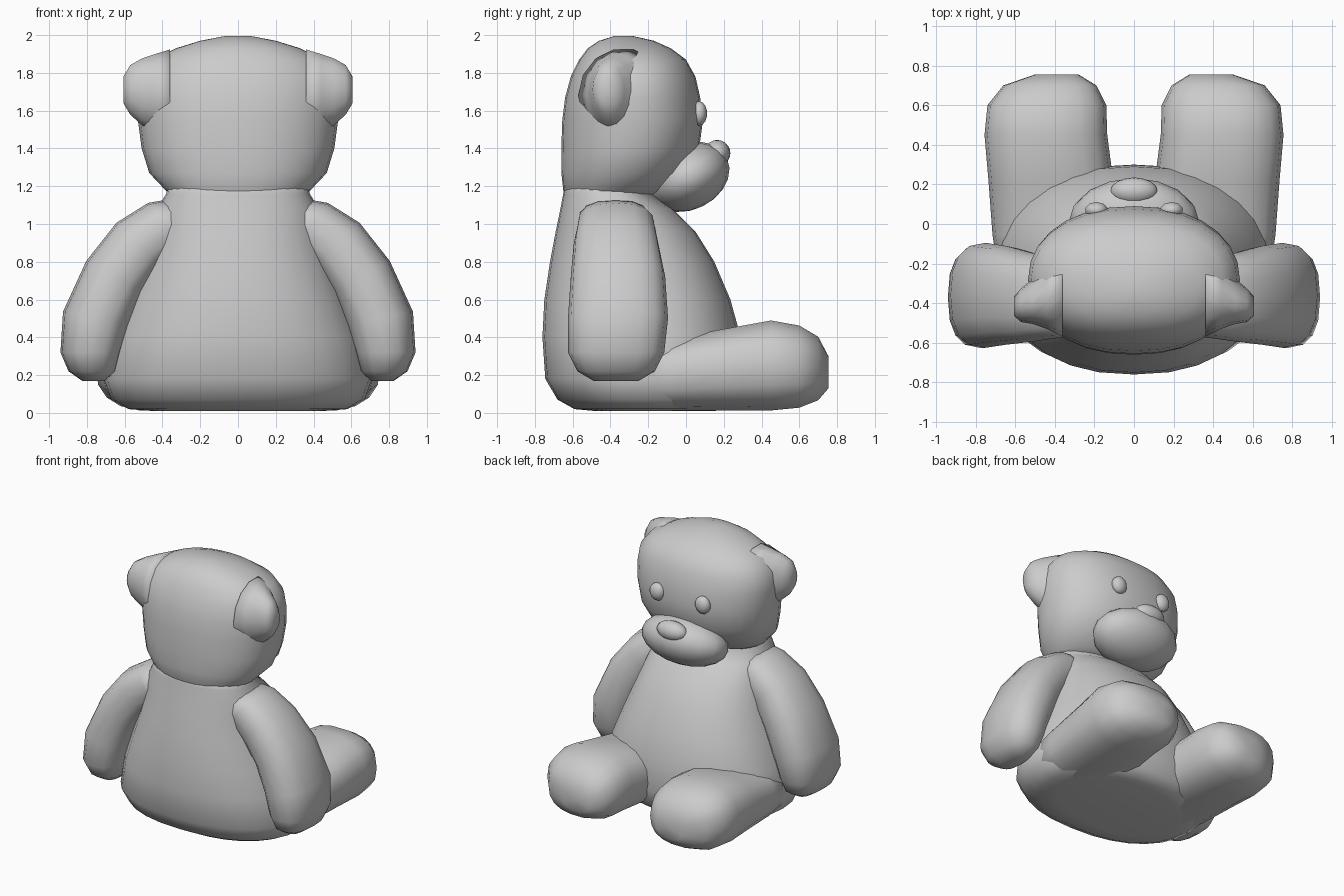
import bpy, bmesh, math
from mathutils import Vector

cube = bpy.data.objects.get("Cube")
if cube:
    bpy.data.objects.remove(cube)

GREY = (0.6, 0.6, 0.6, 1)
plush = bpy.data.materials.new("grey plush")
plush.diffuse_color = GREY
plush.use_nodes = True
plush.node_tree.nodes["Principled BSDF"].inputs["Base Color"].default_value = GREY


def finish(name, bm, mirrored):
    bmesh.ops.recalc_face_normals(bm, faces=bm.faces)
    mesh = bpy.data.meshes.new(name)
    bm.to_mesh(mesh)
    bm.free()
    mesh.materials.append(plush)
    mesh.shade_smooth()
    obj = bpy.data.objects.new(name, mesh)
    bpy.context.collection.objects.link(obj)
    if mirrored:
        mod = obj.modifiers.new("Mirror", "MIRROR")
        mod.use_mirror_merge = False
    return obj


def loft(name, rings, power=2.3, sides=20, mirrored=False):
    """Skin superellipse rings, each given as (centre, half axis, half axis)."""
    bm = bmesh.new()
    loops = []
    for centre, u, v in rings:
        loop = []
        for i in range(sides):
            a = math.tau * i / sides
            c, s = math.cos(a), math.sin(a)
            c = math.copysign(abs(c) ** (2 / power), c)
            s = math.copysign(abs(s) ** (2 / power), s)
            loop.append(bm.verts.new(Vector(centre) + Vector(u) * c + Vector(v) * s))
        loops.append(loop)
    for low, high in zip(loops, loops[1:]):
        for i in range(sides):
            j = (i + 1) % sides
            bm.faces.new((low[i], low[j], high[j], high[i]))
    for loop in (loops[0], loops[-1]):
        middle = bm.verts.new(sum((v.co for v in loop), Vector()) / sides)
        for i in range(sides):
            bm.faces.new((loop[i], loop[(i + 1) % sides], middle))
    return finish(name, bm, mirrored)


def upright(profile):
    """Level rings from rows of height, half width, back and front."""
    return [((0, (b + f) / 2, z), (w, 0, 0), (0, (f - b) / 2, 0))
            for z, w, b, f in profile]


def ball(name, centre, radii, tilt=0, mirrored=False, segments=16):
    bm = bmesh.new()
    bmesh.ops.create_uvsphere(bm, u_segments=segments, v_segments=segments // 2 + 2, radius=1)
    c, s = math.cos(tilt), math.sin(tilt)
    for v in bm.verts:
        x, y, z = (a * r for a, r in zip(v.co, radii))
        v.co = Vector((x, y * c - z * s, y * s + z * c)) + Vector(centre)
    return finish(name, bm, mirrored)


# Torso, pear shaped with a straight back
loft("torso", upright([
    (0.01, 0.45, -0.48, 0.15), (0.02, 0.58, -0.59, 0.22), (0.07, 0.67, -0.68, 0.27),
    (0.18, 0.71, -0.745, 0.30), (0.4, 0.66, -0.76, 0.29), (0.6, 0.585, -0.75, 0.235),
    (0.8, 0.51, -0.72, 0.15), (0.96, 0.46, -0.69, 0.05), (1.08, 0.43, -0.665, -0.07),
    (1.16, 0.38, -0.65, -0.17), (1.22, 0.37, -0.64, -0.15)]), sides=28)

# Head
loft("head", upright([
    (1.14, 0.34, -0.63, -0.2), (1.18, 0.385, -0.65, -0.11), (1.27, 0.47, -0.66, -0.01),
    (1.4, 0.51, -0.66, 0.07), (1.55, 0.53, -0.655, 0.09), (1.67, 0.535, -0.64, 0.075),
    (1.78, 0.52, -0.61, 0.05), (1.87, 0.45, -0.565, -0.0), (1.93, 0.33, -0.52, -0.08),
    (1.97, 0.2, -0.46, -0.17), (1.995, 0.07, -0.38, -0.28)]), power=2.2, sides=28)

# Ears flare into the head and round off outwards
loft("ears", [((x, y, z), (0, d, 0), (0, 0, h)) for x, y, z, d, h in [
    (0.36, -0.33, 1.68, 0.24, 0.25), (0.44, -0.36, 1.69, 0.17, 0.215),
    (0.51, -0.39, 1.70, 0.115, 0.18), (0.57, -0.41, 1.71, 0.085, 0.135),
    (0.605, -0.415, 1.71, 0.05, 0.075)]], power=2, sides=14, mirrored=True)

# Face
ball("muzzle", (0, 0.01, 1.25), (0.33, 0.23, 0.175), tilt=0.45)
ball("nose", (0, 0.165, 1.375), (0.12, 0.07, 0.07))
ball("eyes", (0.19, 0.07, 1.585), (0.06, 0.042, 0.065), mirrored=True, segments=10)

# Arms hang from the shoulders; each row is x, z, thickness, depth, lean
loft("arms", [((x, -0.37 + dy, z), (t * math.cos(a), 0, t * math.sin(a)), (0, d, 0))
              for x, z, t, d, a, dy in [
    (0.27, 1.02, 0.14, 0.19, 0.95, -0.01), (0.38, 0.99, 0.155, 0.205, 0.9, 0),
    (0.52, 0.89, 0.17, 0.225, 0.75, 0), (0.65, 0.72, 0.175, 0.25, 0.5, 0.01),
    (0.75, 0.5, 0.18, 0.265, 0.2, 0.01), (0.78, 0.32, 0.16, 0.255, 0, 0),
    (0.772, 0.22, 0.125, 0.205, 0, 0), (0.765, 0.17, 0.06, 0.12, 0, 0)]],
     power=2.5, sides=16, mirrored=True)

# Legs point forwards with rounded feet; rows run from hip to sole
loft("legs", [((x, y, (b + t) / 2), (w, 0, 0), (0, 0, (t - b) / 2))
              for y, x, w, b, t in [
    (-0.3, 0.39, 0.29, 0.02, 0.36), (-0.05, 0.41, 0.305, 0.01, 0.4),
    (0.22, 0.42, 0.315, 0.01, 0.45), (0.45, 0.445, 0.31, 0.01, 0.492),
    (0.6, 0.44, 0.3, 0.025, 0.465), (0.7, 0.425, 0.235, 0.065, 0.405),
    (0.755, 0.39, 0.11, 0.13, 0.3)]], power=2.5, sides=18, mirrored=True)
